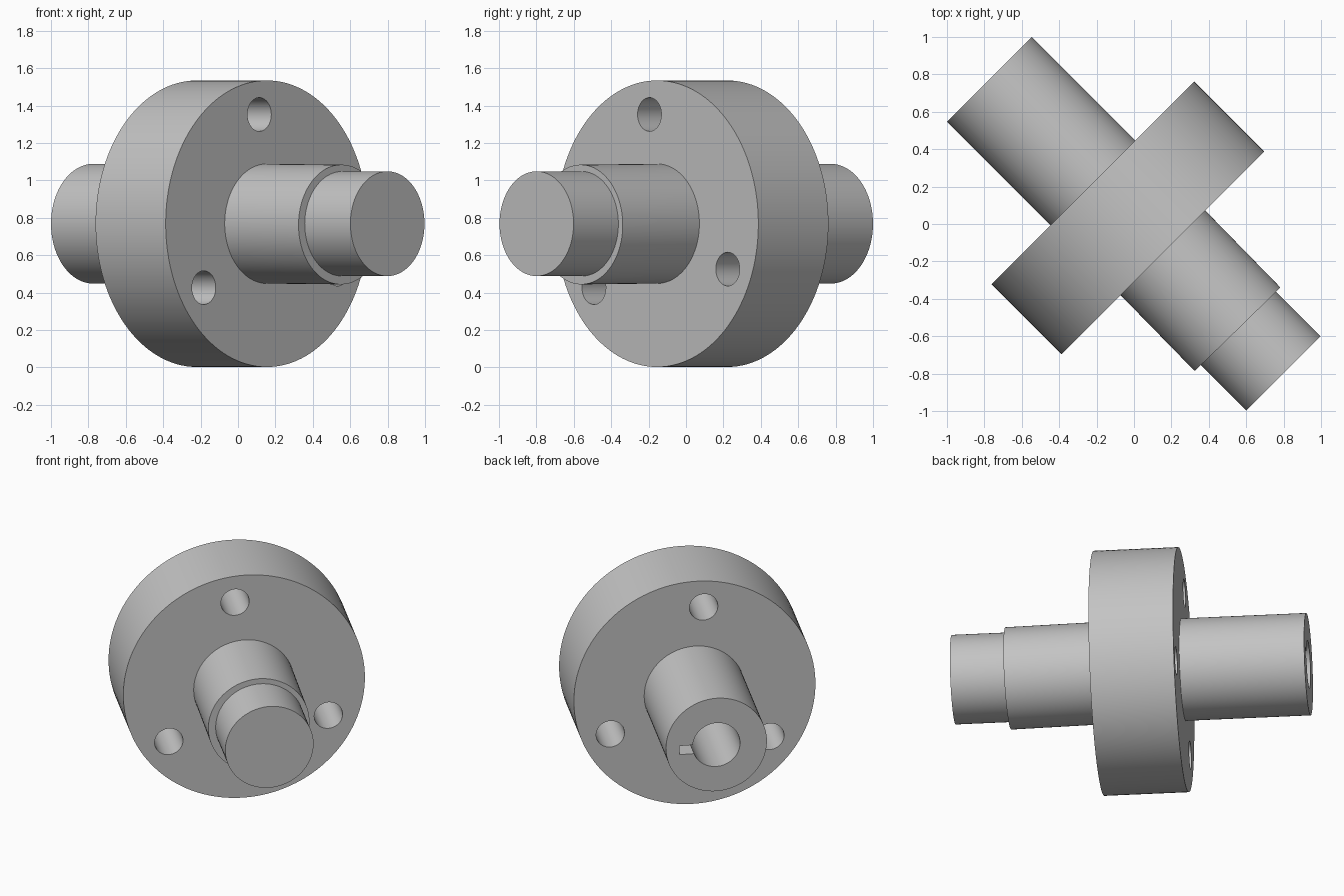
import bpy
import math
from mathutils import Matrix, Vector

if "Cube" in bpy.data.objects:
    bpy.data.objects.remove(bpy.data.objects["Cube"])

# Single machined-metal colour
metal = bpy.data.materials.new("metal grey")
metal.use_nodes = True
GREY = (0.55, 0.55, 0.55, 1)
metal.diffuse_color = GREY
metal.node_tree.nodes["Principled BSDF"].inputs["Base Color"].default_value = GREY

# Part frame: local x = across, local y = up, local z = along the shaft
CENTRE_Z = 0.768
ACROSS, UP, ALONG = Vector((1, 1, 0)).normalized(), Vector((0, 0, 1)), Vector((1, -1, 0)).normalized()
FRAME = Matrix.Translation((0, 0, CENTRE_Z)) @ Matrix((ACROSS, UP, ALONG)).transposed().to_4x4()


def place(name, local):
    ob = bpy.context.object
    ob.name = name
    ob.matrix_world = FRAME @ local
    ob.data.materials.append(metal)
    return ob


def cylinder(name, radius, start, end, across=0, up=0, tilt=Matrix(), sides=96):
    bpy.ops.mesh.primitive_cylinder_add(vertices=sides, radius=radius, depth=end - start)
    return place(name, tilt @ Matrix.Translation((across, up, (start + end) / 2)))


def box(name, size, centre):
    bpy.ops.mesh.primitive_cube_add(size=1)
    ob = place(name, Matrix.Translation(centre))
    ob.data.transform(Matrix.Diagonal((*size, 1)))
    return ob


def cut(target, cutters):
    for cutter in cutters:
        mod = target.modifiers.new("cut", 'BOOLEAN')
        mod.operation, mod.solver, mod.object = 'DIFFERENCE', 'EXACT', cutter
        bpy.context.view_layer.objects.active = target
        bpy.ops.object.modifier_apply(modifier=mod.name)
        bpy.data.objects.remove(cutter)


# Flange with three bolt holes
flange = cylinder("flange", 0.766, -0.311, 0.219, sides=128)
holes = []
for i in range(3):
    angle = math.radians(95.6 + 120 * i)
    holes.append(cylinder("bolt_hole", 0.09, -0.5, 0.5, 0.587 * math.cos(angle),
                          0.587 * math.sin(angle), sides=48))
cut(flange, holes)

# Rear shaft with a blind bore and keyway
rear_shaft = cylinder("rear_shaft", 0.32, -1.094, -0.25)
bore = cylinder("bore", 0.15, -1.3, -0.34, sides=64)
keyway = box("keyway", (0.234, 0.06, 0.96), (0.117, -0.02, -0.82))
cut(rear_shaft, [bore, keyway])

# Front shaft, very slightly out of line, and its stepped tip
pivot = Matrix.Translation((0, 0, 0.25))
tilt = pivot @ Matrix.Rotation(-0.012, 4, 'Y') @ Matrix.Rotation(0.008, 4, 'X') @ pivot.inverted()
front_shaft = cylinder("front_shaft", 0.32, 0.1, 0.788, tilt=tilt)
shaft_tip = cylinder("shaft_tip", 0.28, 0.7, 1.13)

# Smooth round walls, sharp rims
for ob in (flange, rear_shaft, front_shaft, shaft_tip):
    bpy.ops.object.select_all(action='DESELECT')
    ob.select_set(True)
    bpy.context.view_layer.objects.active = ob
    bpy.ops.object.shade_smooth_by_angle(angle=math.radians(30))
